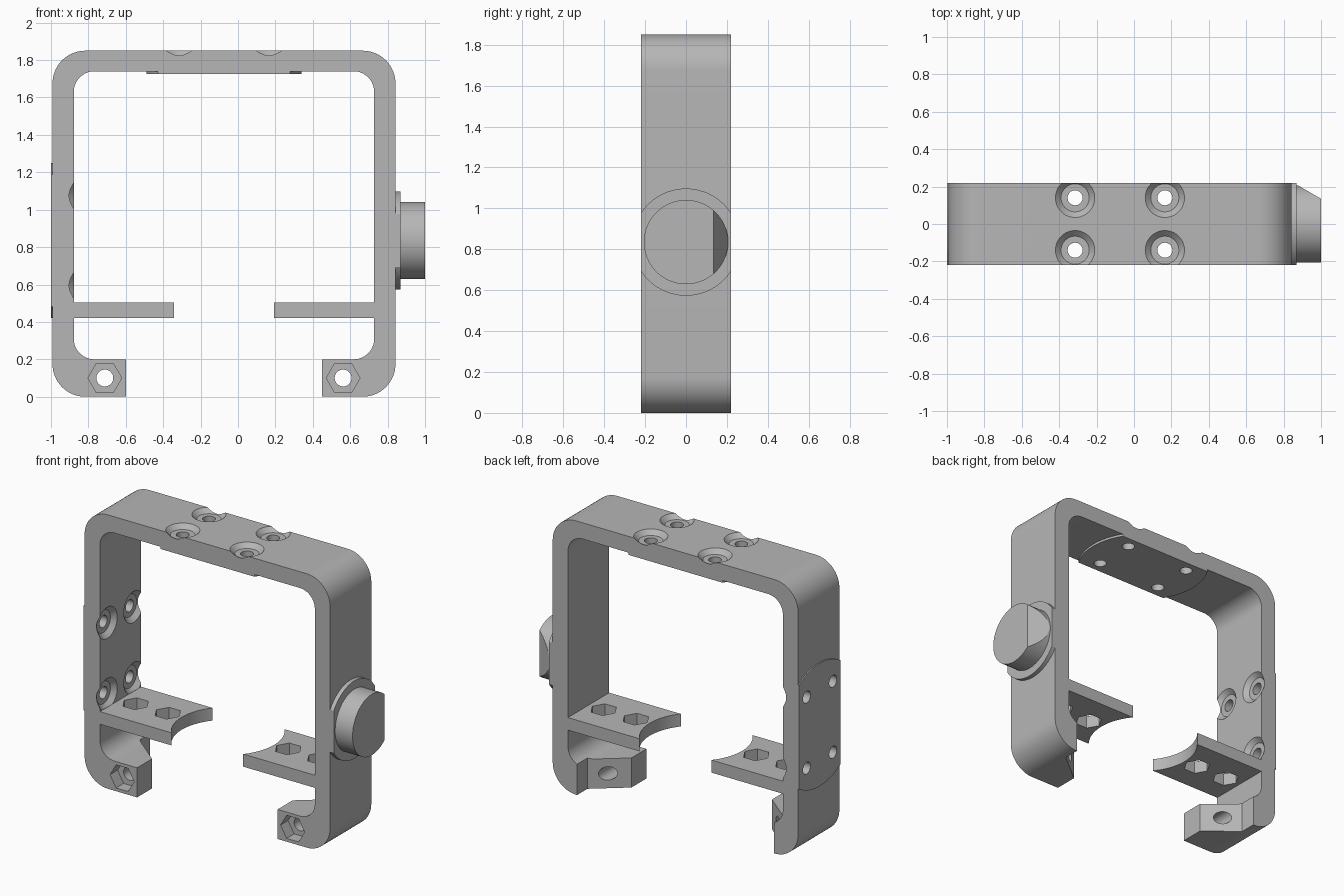
import bpy, bmesh
from math import sin, cos, pi, asin, atan2, hypot
from mathutils import Vector

cube = bpy.data.objects.get("Cube")
if cube:
    bpy.data.objects.remove(cube, do_unlink=True)

CX = -0.075        # centre line of the frame
HALF_Y = 0.22      # half depth of the frame
HUB_Z = 0.835      # height of the knob and side plate

grey = bpy.data.materials.new("plain_grey")
grey.use_nodes = True
grey.diffuse_color = (0.47, 0.47, 0.47, 1)
grey.node_tree.nodes["Principled BSDF"].inputs["Base Color"].default_value = grey.diffuse_color


def prism(name, points, axis, lo, hi):
    """Extrude a flat outline along an axis from lo to hi."""
    place = {"x": lambda p, t: (t, p[0], p[1]),
             "y": lambda p, t: (p[0], t, p[1]),
             "z": lambda p, t: (p[0], p[1], t)}[axis]
    bm = bmesh.new()
    face = bm.faces.new([bm.verts.new(place(p, lo)) for p in points])
    top = bmesh.ops.extrude_face_region(bm, geom=[face])["geom"]
    shift = Vector(place((0, 0), hi - lo))
    bmesh.ops.translate(bm, vec=shift, verts=[v for v in top if isinstance(v, bmesh.types.BMVert)])
    bmesh.ops.recalc_face_normals(bm, faces=bm.faces)
    return finish(name, bm)


def finish(name, bm):
    mesh = bpy.data.meshes.new(name)
    bm.to_mesh(mesh)
    bm.free()
    mesh.materials.append(grey)
    obj = bpy.data.objects.new(name, mesh)
    bpy.context.collection.objects.link(obj)
    return obj


def cone(start, end, r1, r2, sides=48):
    """Cylinder, cone or hexagonal cutter between two points."""
    start, end = Vector(start), Vector(end)
    bm = bmesh.new()
    bmesh.ops.create_cone(bm, cap_ends=True, segments=sides, radius1=r1, radius2=r2,
                          depth=(end - start).length)
    turn = (end - start).to_track_quat("Z", "Y").to_matrix().to_4x4()
    bm.transform(turn)
    bmesh.ops.translate(bm, vec=(start + end) / 2, verts=bm.verts)
    return finish("cutter", bm)


def arc(cx, cy, r, a, b, n=16):
    return [(cx + r * cos(a + (b - a) * i / n), cy + r * sin(a + (b - a) * i / n))
            for i in range(n + 1)]


def hexagon(cx, cy, r):
    return arc(cx, cy, r, 0, 2 * pi, 6)[:-1]


def rounded_rect(x0, x1, z0, z1, r):
    corners = [(x1 - r, z1 - r), (x0 + r, z1 - r), (x0 + r, z0 + r), (x1 - r, z0 + r)]
    return [p for i, c in enumerate(corners) for p in arc(*c, r, i * pi / 2, (i + 1) * pi / 2)]


def clipped_disc(c, r):
    """Disc outline (long axis, y) trimmed to the depth of the frame."""
    a = asin(HALF_Y / r)
    return arc(c, 0, r, -a, a, 32) + arc(c, 0, r, pi - a, pi + a, 32)


def swap(points):
    return [(v, u) for u, v in points]


def cut(obj, cutter):
    mod = obj.modifiers.new("cut", "BOOLEAN")
    mod.operation, mod.solver, mod.object = "DIFFERENCE", "EXACT", cutter
    bpy.context.view_layer.update()
    evaluated = obj.evaluated_get(bpy.context.evaluated_depsgraph_get())
    mesh = bpy.data.meshes.new_from_object(evaluated)
    obj.modifiers.clear()
    obj.data = mesh
    bpy.data.objects.remove(cutter, do_unlink=True)


# Frame: rounded band, open at the bottom
frame = prism("frame", rounded_rect(CX - 0.917, CX + 0.917, 0, 1.85, 0.175), "y", -HALF_Y, HALF_Y)
cut(frame, prism("cutter", rounded_rect(CX - 0.803, CX + 0.803, 0.2, 1.74, 0.11), "y", -0.4, 0.4))

# Bottom gap, widening towards the back to leave tapered feet
side = [(0.735, 0.4), (0.735, 0.11), (0.525, -0.06), (0.525, -0.4)]
gap = [(CX - x, y) for x, y in side] + [(CX + x, y) for x, y in reversed(side)]
cut(frame, prism("cutter", gap, "z", -0.1, 0.3))

# Nut pockets and bolt holes in the feet
for s in (-1, 1):
    x = CX + s * 0.637
    cut(frame, prism("cutter", hexagon(x, 0.1, 0.09), "y", -0.3, -0.14))
    cut(frame, cone((x, -0.4, 0.1), (x, 0.4, 0.1), 0.045, 0.045))

# Thin round plates under the top bar and on the outer side wall
top_plate = prism("top_plate", clipped_disc(CX, 0.415), "z", 1.725, 1.74)
side_plate = prism("side_plate", swap(clipped_disc(HUB_Z, 0.415)), "x", -1.0, CX - 0.917)

# Countersunk screw holes through the top bar and the side wall
bores = []
for y in (-0.14, 0.14):
    for offset in (-0.24, 0.24):
        bores.append(((CX + offset, y, 1.85), Vector((0, 0, -1)), top_plate))
        bores.append(((CX - 0.803, y, HUB_Z + offset), Vector((-1, 0, 0)), side_plate))
for mouth, inward, plate in bores:
    mouth = Vector(mouth)
    cut(frame, cone(mouth - inward * 0.01, mouth + inward * 0.03, 0.115, 0.075))
    for target in (frame, plate):
        cut(target, cone(mouth - inward * 0.1, mouth + inward * 0.2, 0.04, 0.04))

# Shelves with a hollow round end and two hexagonal holes
radius = hypot(0.268, HALF_Y)
angle = atan2(HALF_Y, 0.268)
parts = [frame, top_plate, side_plate]
for name, s in (("right_shelf", -1), ("left_shelf", 1)):
    outline = arc(0, 0, radius, -angle, angle, 24) + [(0.803, HALF_Y), (0.803, -HALF_Y)]
    shelf = prism(name, [(CX + s * x, y) for x, y in outline], "z", 0.42, 0.505)
    for x in (0.45, 0.69):
        cut(shelf, prism("cutter", hexagon(CX + s * x, 0, 0.085), "z", 0.3, 0.6))
    parts.append(shelf)

# Knob with a sloped flat, on a trimmed collar
collar = prism("knob_collar", swap(clipped_disc(HUB_Z, 0.262)), "x", CX + 0.917, 0.87)
knob = prism("knob", arc(0, HUB_Z, 0.206, 0, 2 * pi, 64)[:-1], "x", 0.87, 1.0)
slope = [(0.86, 0.216), (1.1, 0.077), (1.1, 0.4), (0.86, 0.4)]
cut(knob, prism("cutter", slope, "z", 0.4, 1.3))
parts += [collar, knob]

# Smooth curves, sharp edges
bpy.ops.object.select_all(action="DESELECT")
for part in parts:
    part.select_set(True)
bpy.context.view_layer.objects.active = frame
bpy.ops.object.shade_smooth_by_angle(angle=pi / 6)
